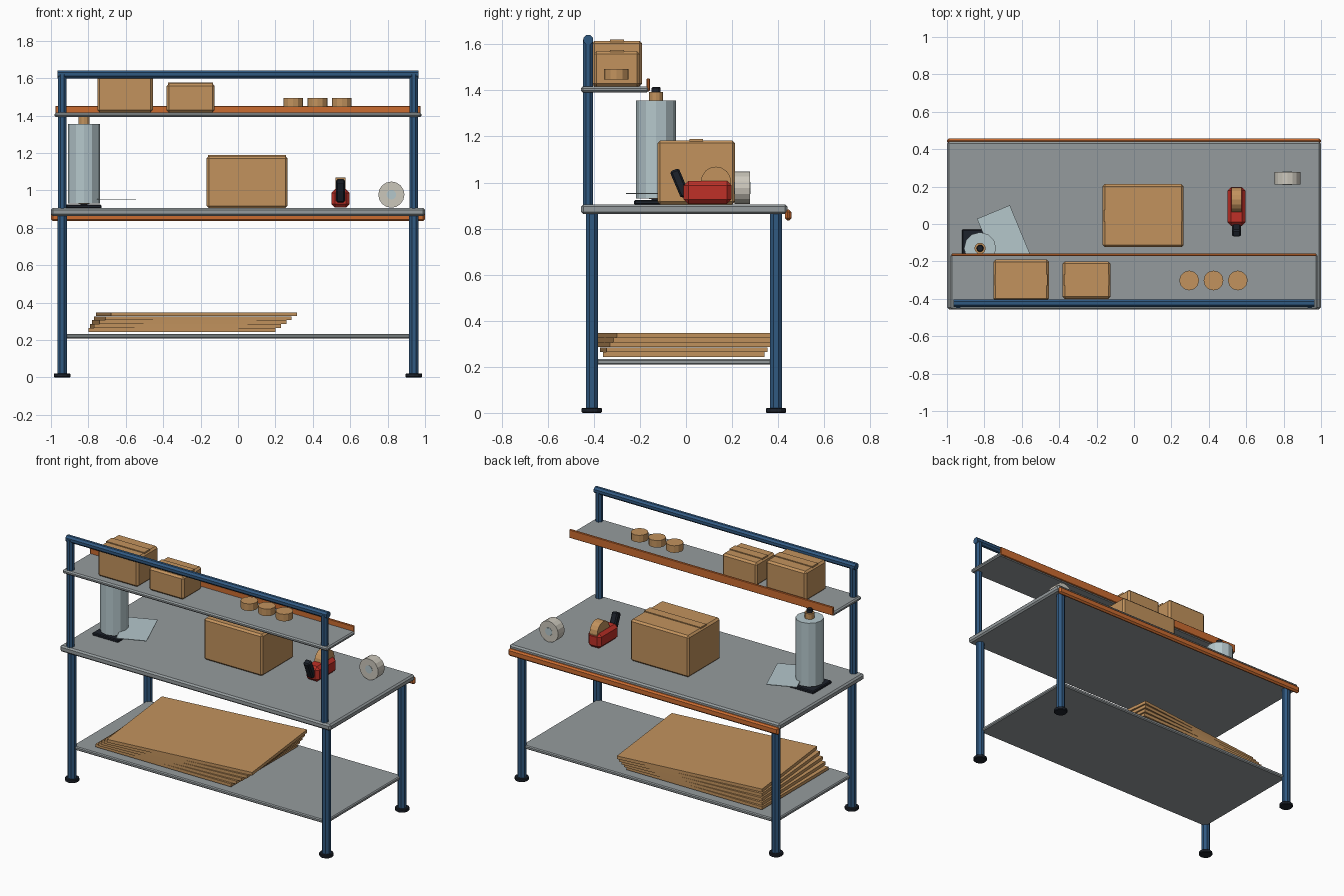
import bpy
from math import radians, pi, cos

cube = bpy.data.objects.get("Cube")
if cube:
    bpy.data.objects.remove(cube, do_unlink=True)


def material(name, colour):
    m = bpy.data.materials.new(name)
    m.use_nodes = True
    m.diffuse_color = (*colour, 1)
    m.node_tree.nodes["Principled BSDF"].inputs["Base Color"].default_value = (*colour, 1)
    return m


blue = material("blue_steel", (0.03, 0.10, 0.22))
grey = material("grey_board", (0.30, 0.33, 0.34))
orange = material("orange_trim", (0.60, 0.15, 0.03))
card = material("cardboard", (0.54, 0.29, 0.11))
black = material("black_rubber", (0.012, 0.016, 0.024))
red = material("red_plastic", (0.52, 0.03, 0.02))
film = material("pale_film", (0.46, 0.57, 0.60))
cream = material("cream_tape", (0.60, 0.57, 0.50))


def finish(name, mat, bevel):
    o = bpy.context.object
    o.name = name
    o.data.materials.append(mat)
    if bevel:
        mod = o.modifiers.new("edge_bevel", "BEVEL")
        mod.width = bevel
        mod.segments = 1
    return o


def box(name, mat, low, high, bevel=0.0, turn=(0, 0, 0)):
    """Box between two corners, turned about its centre."""
    centre = [(a + b) / 2 for a, b in zip(low, high)]
    bpy.ops.mesh.primitive_cube_add(size=1, location=centre)
    o = bpy.context.object
    size = [b - a for a, b in zip(low, high)]
    for v in o.data.vertices:
        v.co = [c * s for c, s in zip(v.co, size)]
    o.rotation_euler = [radians(t) for t in turn]
    return finish(name, mat, bevel)


def rod(name, mat, centre, radius, length, axis="z", sides=12, bevel=0.0):
    """Flat-sided cylinder along one axis."""
    bpy.ops.mesh.primitive_cylinder_add(vertices=sides, radius=radius, depth=length, location=centre)
    o = bpy.context.object
    if axis == "x":
        o.rotation_euler = (0, pi / 2, 0)
    elif axis == "y":
        o.rotation_euler = (pi / 2, 0, 0)
    return finish(name, mat, bevel)


def tube(name, centre, width, length, axis="z"):
    """Octagonal steel tube with flats facing the axes."""
    o = rod(name, blue, centre, width / 2 / cos(pi / 8), length, axis, 8)
    for v in o.data.vertices:
        x, y, z = v.co
        c, s = cos(pi / 8), cos(3 * pi / 8)
        v.co = (x * c - y * s, x * s + y * c, z)
    return o


# Legs, feet and upright posts
for side, x in (("right", -0.94), ("left", 0.94)):
    for end, y in (("front", -0.409), ("back", 0.391)):
        tube(f"{side}_{end}_leg", (x, y, 0.445), 0.052, 0.85)
        rod(f"{side}_{end}_foot", black, (x, y, 0.011), 0.044, 0.022, bevel=0.004)
    tube(f"{side}_post", (x, -0.426, 1.255), 0.044, 0.73)
tube("top_rail", (0, -0.424, 1.62), 0.042, 1.93, "x")

# Boards and orange edge strips
box("worktop", grey, (-1, -0.456, 0.863), (1, 0.44, 0.905), 0.01)
box("worktop_edge", orange, (-1, 0.43, 0.835), (1, 0.457, 0.883), 0.01)
box("lower_shelf", grey, (-0.94, -0.41, 0.209), (0.94, 0.39, 0.233), 0.006)
box("upper_shelf", grey, (-0.98, -0.456, 1.391), (0.98, -0.162, 1.417), 0.008)
box("upper_shelf_lip", orange, (-0.975, -0.171, 1.396), (0.975, -0.157, 1.452), 0.003)


def carton(name, low, high):
    """Closed carton with a tape strip over its top and ends."""
    box(name, card, low, high, 0.012)
    mid = (low[1] + high[1]) / 2
    box(name + "_tape", card, (low[0] + 0.008, mid - 0.03, high[2] - 0.008),
        (high[0] - 0.008, mid + 0.03, high[2] + 0.006))


carton("large_carton", (-0.168, -0.124, 0.905), (0.265, 0.213, 1.183))
carton("medium_carton", (-0.752, -0.41, 1.417), (-0.455, -0.19, 1.615))
carton("small_carton", (-0.382, -0.40, 1.417), (-0.125, -0.20, 1.57))

# Small rolls on the upper shelf
for i in range(3):
    rod(f"small_roll_{i + 1}", card, (0.295 + i * 0.13, -0.302, 1.47), 0.053, 0.047)

# Fanned stack of flat cartons on the lower shelf
for i in range(5):
    x, y, z = -0.30 + i * 0.0195, -0.01, 0.243 + i * 0.021
    box(f"flat_carton_{i + 1}", card, (x - 0.5, y - 0.35, z), (x + 0.5, y + 0.35, z + 0.0205),
        turn=(0, 0, i * 1.65))

# Film roll on its stand, with a loose sheet
box("roll_stand", black, (-0.92, -0.225, 0.903), (-0.73, -0.03, 0.924), 0.005)
rod("film_roll", film, (-0.823, -0.13, 1.143), 0.086, 0.425)
rod("roll_core", card, (-0.823, -0.13, 1.16), 0.03, 0.465)
rod("roll_spindle", black, (-0.823, -0.13, 1.165), 0.019, 0.50, bevel=0.004)
box("film_sheet", film, (-0.787, -0.236, 0.95), (-0.597, 0.076, 0.954), turn=(0, 0, 22.5))

# Tape dispenser
box("dispenser_body", red, (0.499, -0.01, 0.907), (0.597, 0.198, 1.007), 0.02)
rod("dispenser_roll", card, (0.548, 0.13, 1.003), 0.066, 0.056, "x", 16)
box("dispenser_handle", black, (0.525, -0.048, 0.935), (0.571, -0.006, 1.06), 0.008, (23, 0, 0))

# Spare tape roll standing on its rim
rod("spare_tape_roll", cream, (0.82, 0.244, 0.977), 0.07, 0.068, "y", 16)
rod("spare_tape_core", film, (0.82, 0.244, 0.977), 0.026, 0.072, "y")
